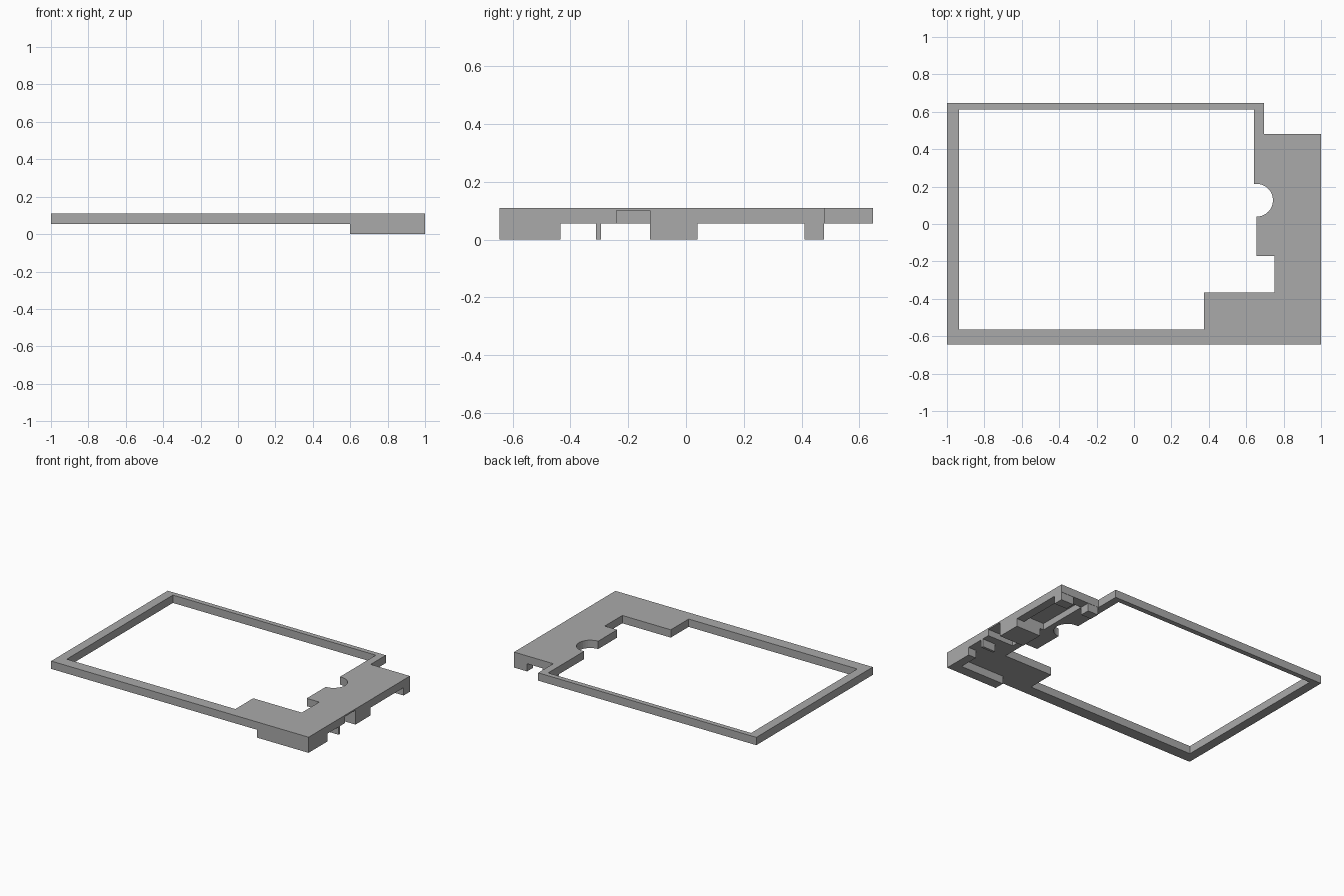
import bpy
import bmesh
import math

cube = bpy.data.objects.get("Cube")
if cube:
    bpy.data.objects.remove(cube, do_unlink=True)

grey = bpy.data.materials.new("plain grey")
grey.use_nodes = True
colour = (0.40, 0.40, 0.40, 1)
grey.diffuse_color = colour
grey.node_tree.nodes["Principled BSDF"].inputs["Base Color"].default_value = colour

TOP, MID, CEILING = 0.11, 0.055, 0.10


def prism(name, outline, z0, z1):
    """Extrude a flat outline between two heights."""
    bm = bmesh.new()
    face = bm.faces.new([bm.verts.new((x, y, z0)) for x, y in outline])
    new = bmesh.ops.extrude_face_region(bm, geom=[face])["geom"]
    for v in new:
        if isinstance(v, bmesh.types.BMVert):
            v.co.z = z1
    bmesh.ops.recalc_face_normals(bm, faces=bm.faces[:])
    mesh = bpy.data.meshes.new(name)
    bm.to_mesh(mesh)
    bm.free()
    mesh.materials.append(grey)
    obj = bpy.data.objects.new(name, mesh)
    bpy.context.collection.objects.link(obj)
    return obj


def box(name, x0, x1, y0, y1, z0=0.0, z1=MID):
    return prism(name, [(x0, y0), (x1, y0), (x1, y1), (x0, y1)], z0, z1)


def cut(target, cutter):
    """Subtract the cutter for good, then discard it."""
    mod = target.modifiers.new("cut", "BOOLEAN")
    mod.operation = "DIFFERENCE"
    mod.solver = "EXACT"
    mod.object = cutter
    bpy.context.view_layer.update()
    graph = bpy.context.evaluated_depsgraph_get()
    mesh = bpy.data.meshes.new_from_object(target.evaluated_get(graph))
    target.modifiers.clear()
    target.data = mesh
    bpy.data.objects.remove(cutter, do_unlink=True)


# Flat frame with the wide end plate
frame = prism("frame_plate", [(-1, -0.645), (1, -0.645), (1, 0.48),
                              (0.695, 0.48), (0.695, 0.648), (-1, 0.648)], MID, TOP)

# Large window, stepped at the front and with a round finger notch
arc = [(0.655 + 0.088 * math.cos(a), 0.127 + 0.088 * math.sin(a))
       for a in (math.radians(-90 + 180 * i / 16) for i in range(17))]
window = [(-0.935, -0.565), (0.375, -0.565), (0.375, -0.367), (0.752, -0.367),
          (0.752, -0.172), (0.655, -0.172)] + arc
window += [(0.642, 0.215), (0.642, 0.613), (-0.935, 0.613)]
cut(frame, prism("window_cutter", window, -0.1, 0.2))

# Shallow pockets underneath: the open port and the closed recess
cut(frame, box("port_cutter", 0.80, 1.1, -0.24, -0.125, -0.1, CEILING))
cut(frame, box("recess_cutter", 0.78, 0.94, 0.04, 0.41, -0.1, CEILING))

# Walls and feet under the end plate
box("front_wall", 0.60, 1.0, -0.645, -0.575)
box("side_wall", 0.94, 1.0, -0.575, -0.435)
box("thin_tab", 0.90, 1.0, -0.312, -0.295)
box("middle_block", 0.81, 1.0, -0.125, 0.04)
box("back_corner_foot", 0.90, 1.0, 0.41, 0.478)
box("back_inner_foot", 0.70, 0.78, 0.41, 0.478)
